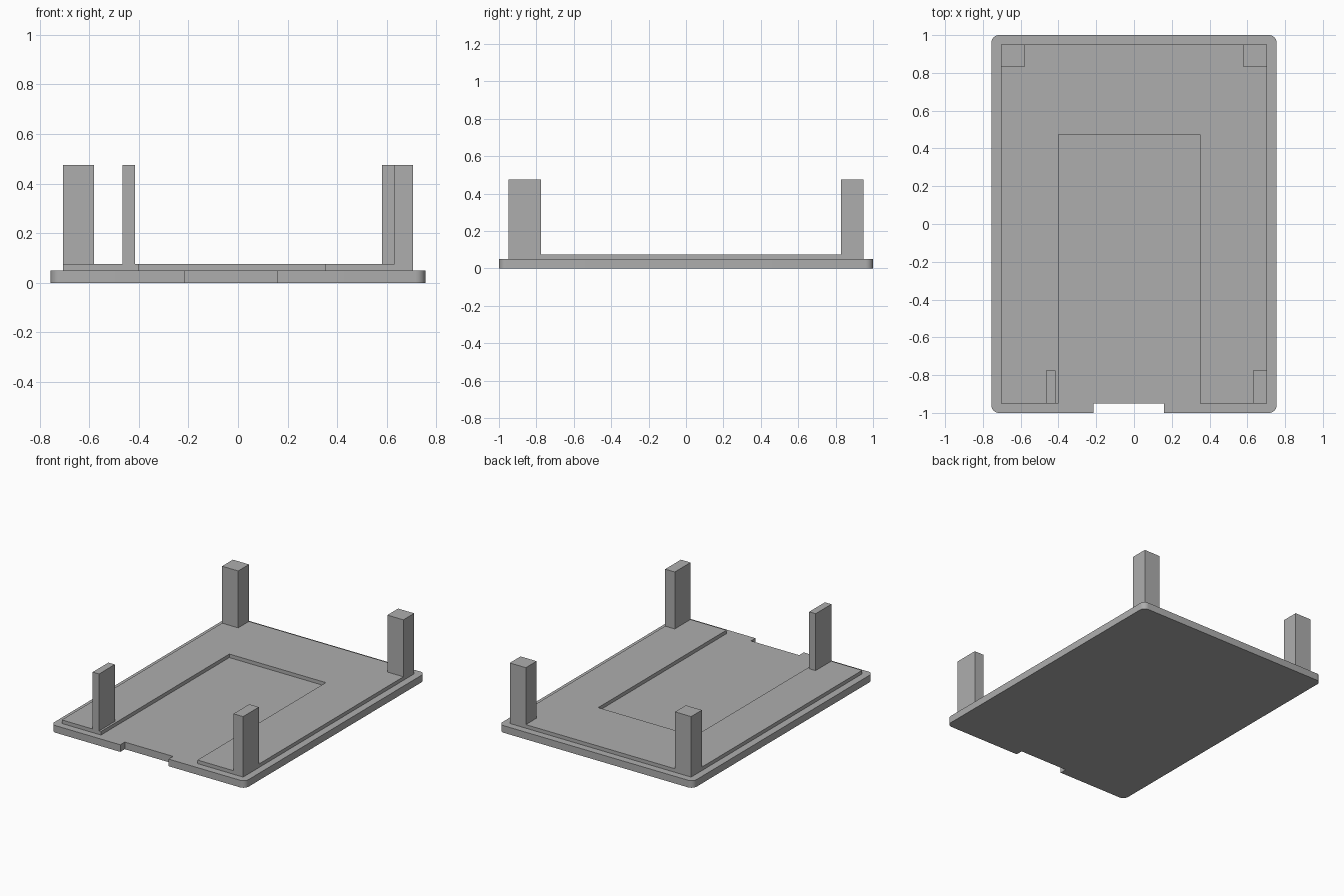
import bpy
import bmesh
from math import cos, sin, pi, radians

if "Cube" in bpy.data.objects:
    bpy.data.objects.remove(bpy.data.objects["Cube"], do_unlink=True)

grey = bpy.data.materials.new("plain grey")
grey.use_nodes = True
colour = (0.42, 0.42, 0.42, 1)
grey.diffuse_color = colour
grey.node_tree.nodes["Principled BSDF"].inputs["Base Color"].default_value = colour


def extrude_profile(name, points, bottom, top):
    """Solid prism from a counter-clockwise outline."""
    bm = bmesh.new()
    face = bm.faces.new([bm.verts.new((x, y, bottom)) for x, y in points])
    result = bmesh.ops.extrude_face_region(bm, geom=[face])
    for v in result["geom"]:
        if isinstance(v, bmesh.types.BMVert):
            v.co.z = top
    bmesh.ops.recalc_face_normals(bm, faces=bm.faces)
    mesh = bpy.data.meshes.new(name)
    bm.to_mesh(mesh)
    bm.free()
    mesh.materials.append(grey)
    obj = bpy.data.objects.new(name, mesh)
    bpy.context.collection.objects.link(obj)
    return obj


def corner(cx, cy, radius, start, steps=8):
    return [(cx + radius * cos(start + pi / 2 * i / steps),
             cy + radius * sin(start + pi / 2 * i / steps))
            for i in range(steps + 1)]


W, D, R = 0.755, 1.0, 0.04      # base half width, half depth, corner radius
IW, ID = 0.705, 0.95            # raised panel half width, half depth
BASE, PANEL, POST = 0.05, 0.075, 0.475

# Base plate with rounded corners and a front notch
outline = (corner(W - R, D - R, R, 0) + corner(R - W, D - R, R, pi / 2)
           + corner(R - W, R - D, R, pi)
           + [(-0.215, -D), (-0.215, -ID), (0.16, -ID), (0.16, -D)]
           + corner(W - R, R - D, R, 3 * pi / 2))
base = extrude_profile("base_plate", outline, 0, BASE)
bpy.context.view_layer.objects.active = base
base.select_set(True)
bpy.ops.object.shade_smooth_by_angle(angle=radians(30))

# Raised panel with a long recess open at the front
left, right, end = -0.40, 0.35, 0.475
extrude_profile("raised_panel", [
    (-IW, -ID), (left, -ID), (left, end), (right, end),
    (right, -ID), (IW, -ID), (IW, ID), (-IW, ID)], BASE, PANEL)

# Four upright posts
for name, x0, x1, y0, y1 in [
        ("back_right_post", -IW, -0.58, 0.83, ID),
        ("back_left_post", 0.58, IW, 0.83, ID),
        ("front_right_post", -0.465, -0.415, -ID, -0.775),
        ("front_left_post", 0.63, IW, -ID, -0.775)]:
    extrude_profile(name, [(x0, y0), (x1, y0), (x1, y1), (x0, y1)], PANEL, POST)
